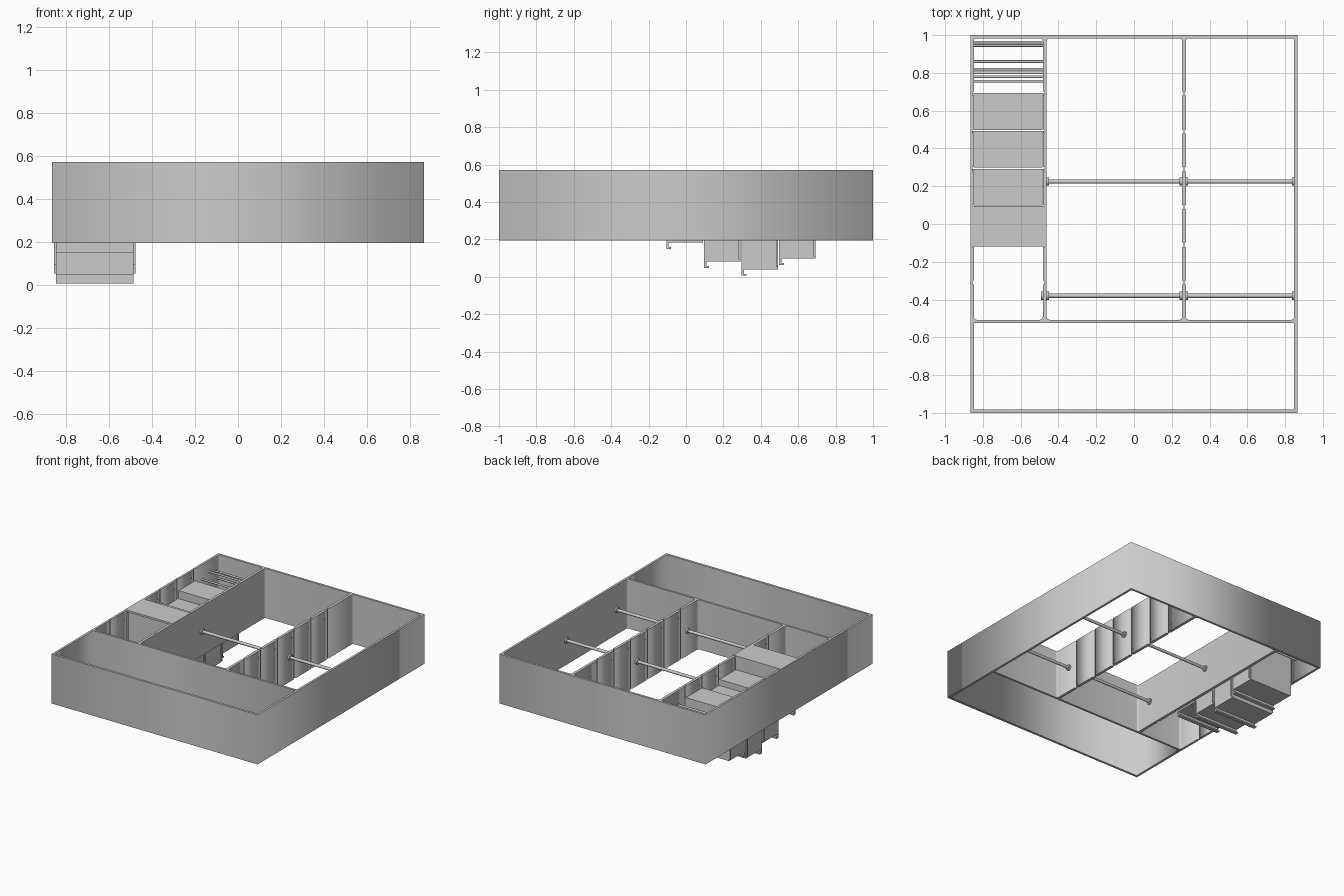
import bpy, bmesh, math
from mathutils import Matrix

if "Cube" in bpy.data.objects:
    bpy.data.objects.remove(bpy.data.objects["Cube"])

Z0, Z1 = 0.195, 0.57          # frame bottom and top
ZM = (Z0 + Z1) / 2
SLOTS = [-0.31, -0.11, 0.09, 0.29, 0.49, 0.69]


def add_mesh(name, bm):
    bmesh.ops.recalc_face_normals(bm, faces=bm.faces)
    me = bpy.data.meshes.new(name)
    bm.to_mesh(me)
    bm.free()
    ob = bpy.data.objects.new(name, me)
    bpy.context.collection.objects.link(ob)
    return ob


def box(name, x0, x1, y0, y1, z0, z1):
    bm = bmesh.new()
    m = Matrix.Translation(((x0 + x1) / 2, (y0 + y1) / 2, (z0 + z1) / 2)) @ Matrix.Diagonal((x1 - x0, y1 - y0, z1 - z0, 1))
    bmesh.ops.create_cube(bm, size=1, matrix=m)
    return add_mesh(name, bm)


def rod(name, x0, x1, y, z, r, sides=24):
    bm = bmesh.new()
    m = Matrix.Translation(((x0 + x1) / 2, y, z)) @ Matrix.Rotation(math.pi / 2, 4, 'Y')
    bmesh.ops.create_cone(bm, cap_ends=True, segments=sides, radius1=r, radius2=r, depth=x1 - x0, matrix=m)
    ob = add_mesh(name, bm)
    bpy.ops.object.select_all(action='DESELECT')
    ob.select_set(True)
    bpy.context.view_layer.objects.active = ob
    bpy.ops.object.shade_smooth_by_angle(angle=math.radians(40))
    return ob


def profile_x(name, pts, x0, x1):
    """Extrude a y-z outline along x."""
    bm = bmesh.new()
    f = bm.faces.new([bm.verts.new((x0, y, z)) for y, z in pts])
    g = bmesh.ops.extrude_face_region(bm, geom=[f])
    bmesh.ops.translate(bm, vec=(x1 - x0, 0, 0), verts=[v for v in g['geom'] if isinstance(v, bmesh.types.BMVert)])
    return add_mesh(name, bm)


def cell(x0, x1, y0, y1, r=0.014, left=(), right=()):
    """Plan outline of a compartment with rounded corners and wall grooves."""
    w, d = 0.011, 0.008
    pts = []

    def corner(cx, cy, a):
        if r == 0:
            pts.append((cx, cy))
            return
        for i in range(5):
            t = math.radians(a + 22.5 * i)
            pts.append((cx + r * math.cos(t), cy + r * math.sin(t)))

    corner(x0 + r, y0 + r, 180)
    corner(x1 - r, y0 + r, 270)
    for s in right:
        pts.extend([(x1, s - w), (x1 + d, s - w), (x1 + d, s + w), (x1, s + w)])
    corner(x1 - r, y1 - r, 0)
    corner(x0 + r, y1 - r, 90)
    for s in reversed(left):
        pts.extend([(x0, s + w), (x0 - d, s + w), (x0 - d, s - w), (x0, s - w)])
    return pts


# Frame: outer wall and dividers, open above and below
outlines = [
    cell(-0.865, 0.865, -1, 1, 0),
    cell(-0.848, 0.848, -0.982, -0.523, 0),
    cell(-0.848, -0.483, -0.507, 0.983, left=SLOTS, right=SLOTS),
    cell(-0.462, 0.254, -0.507, 0.983, right=SLOTS),
    cell(0.275, 0.848, -0.507, 0.983, left=SLOTS),
]
cu = bpy.data.curves.new("frame", 'CURVE')
cu.dimensions = '2D'
cu.fill_mode = 'BOTH'
cu.extrude = (Z1 - Z0) / 2
for o in outlines:
    sp = cu.splines.new('POLY')
    sp.points.add(len(o) - 1)
    for p, (x, y) in zip(sp.points, o):
        p.co = (x, y, 0, 1)
    sp.use_cyclic_u = True
frame = bpy.data.objects.new("frame", cu)
frame.location.z = ZM
bpy.context.collection.objects.link(frame)
bpy.context.view_layer.objects.active = frame
frame.select_set(True)
bpy.ops.object.convert(target='MESH')

# Hanging rods with end flanges in the two large compartments
for y in (0.225, -0.38):
    for a, b in ((-0.462, 0.254), (0.275, 0.848)):
        rod("hanging_rod", a, b, y, ZM, 0.011)
        rod("rod_flange", a, a + 0.012, y, ZM, 0.022)
        rod("rod_flange", b - 0.012, b, y, ZM, 0.022)
rod("rod_flange_outer", -0.492, -0.483, -0.38, ZM, 0.022)

# Stepped sliding blocks with a hooked front lip and guide rails
for y0, b in ((-0.105, 0.183), (0.097, 0.082), (0.298, 0.04), (0.498, 0.098)):
    top = b + 0.385
    y1, h = y0 + 0.195, b - 0.034
    pts = [(y0, h), (y0 + 0.026, h), (y0 + 0.026, h + 0.01), (y0 + 0.012, h + 0.01),
           (y0 + 0.012, b), (y1, b), (y1, top), (y0, top)]
    profile_x("step_block", pts, -0.846, -0.485)
    box("step_rail", -0.855, -0.476, y1 - 0.012, y1 - 0.001, b + 0.012, top - 0.002)

# Top landing resting across the walls
box("landing", -0.865, -0.462, -0.12, 0.095, 0.556, 0.571)

# Thin cross bars behind the steps
for y, z in ((0.755, 0.36), (0.78, 0.46), (0.80, 0.40), (0.82, 0.36), (0.86, 0.49), (0.945, 0.46), (0.963, 0.40)):
    rod("cross_bar", -0.848, -0.483, y, z, 0.007, 16)
